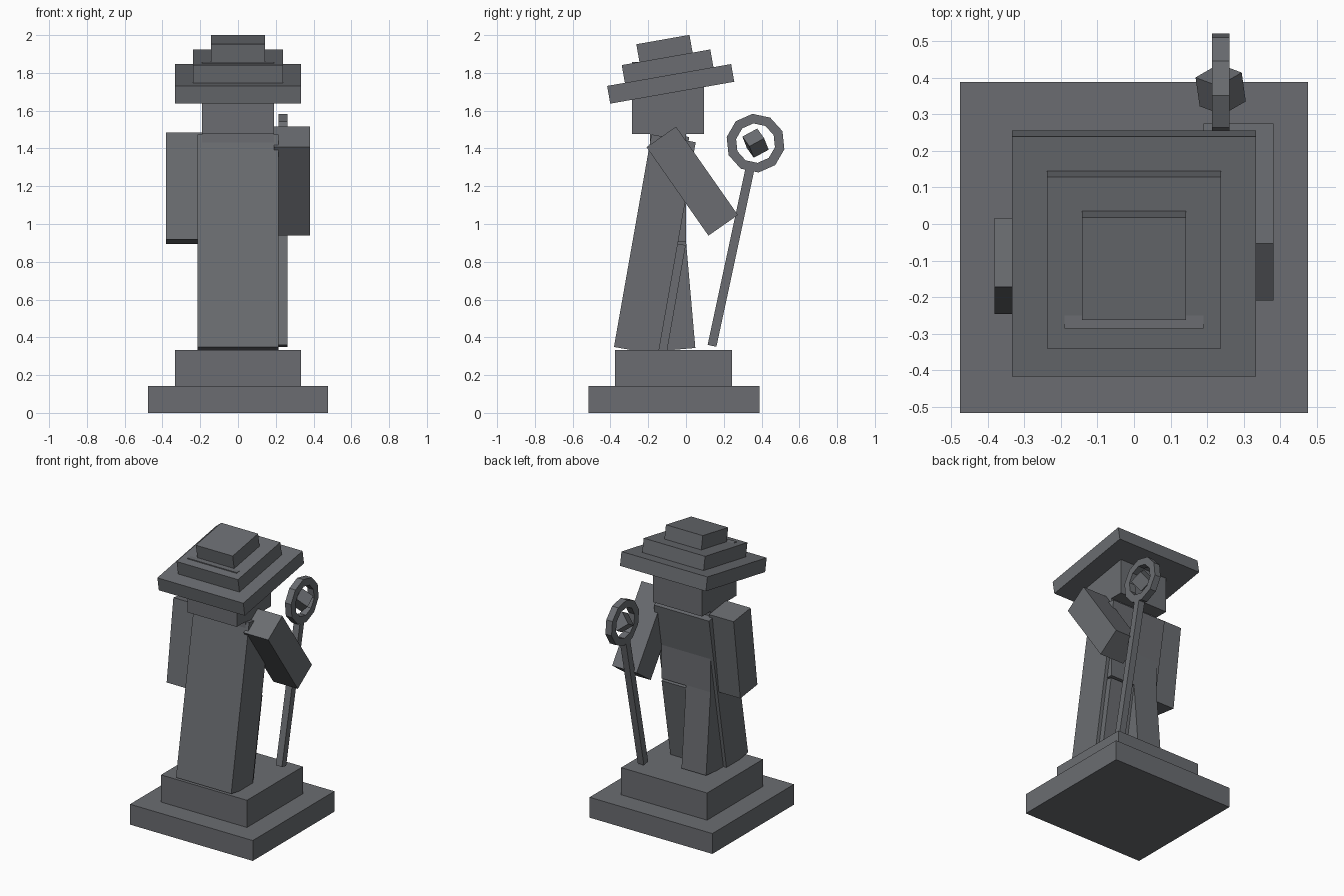
import bpy, bmesh
from math import radians, sin, cos, pi
from mathutils import Matrix, Euler, Vector

if "Cube" in bpy.data.objects:
    bpy.data.objects.remove(bpy.data.objects["Cube"])

U = 1 / 21  # block unit the statue is built on

stone = bpy.data.materials.new("dark_grey_stone")
stone.diffuse_color = (0.145, 0.152, 0.165, 1)
stone.use_nodes = True
stone.node_tree.nodes["Principled BSDF"].inputs["Base Color"].default_value = stone.diffuse_color


def finish(name, bm):
    bmesh.ops.recalc_face_normals(bm, faces=bm.faces[:])
    me = bpy.data.meshes.new(name)
    bm.to_mesh(me)
    bm.free()
    me.materials.append(stone)
    ob = bpy.data.objects.new(name, me)
    bpy.context.collection.objects.link(ob)
    return ob


def box(name, center, size, rot=(0, 0, 0)):
    """Flat box; rot in degrees."""
    bm = bmesh.new()
    bmesh.ops.create_cube(bm, size=1, matrix=Matrix.Diagonal((*size, 1)))
    ob = finish(name, bm)
    ob.location = center
    ob.rotation_euler = Euler([radians(a) for a in rot])
    return ob


# stepped plinth
box("plinth_lower", (0, -0.064, 1.5 * U), (20 * U, 19 * U, 3 * U))
box("plinth_upper", (0, -0.067, 5 * U), (14 * U, 13 * U, 4 * U))

# body, head and robe
box("torso", (0, -2 * U, 25 * U), (8 * U, 4 * U, 12 * U))
box("head", (0, -2 * U, 35 * U), (8 * U, 8 * U, 8 * U))
box("robe", (0, -0.165, 0.891), (9 * U, 5 * U, 24 * U), (-10, 0, 0))

# legs swing from the hip
for name, x, a in (("left_leg", -2 * U, 5), ("right_leg", 2 * U, -10)):
    r = radians(a)
    box(name, (x, -2 * U + 6 * U * sin(r), 19 * U - 6 * U * cos(r)),
        (4 * U, 4 * U, 12 * U), (a, 0, 0))

# arms
box("left_arm", (-6 * U, -0.115, 1.19), (4 * U, 4 * U, 12 * U), (-7.5, 0, 0))
box("right_arm", (6 * U, 0.033, 1.227), (4 * U, 4 * U, 12 * U), (35, 0, 0))

# three-tier tilted hat
tilt = radians(10)
for i, w in enumerate((14, 10, 6)):
    d = i * 2 * U
    box(f"hat_tier_{i + 1}", (0, -0.081 - d * sin(tilt), 1.742 + d * cos(tilt)),
        (w * U, w * U, 2 * U), (10, 0, 0))

# staff with ring and gem
SX = 0.237
foot, hub = Vector((SX, 0.1376, 0.355)), Vector((SX, 0.368, 1.428))
axis = (hub - foot).normalized()
box("staff", foot + axis * 0.48, (U, U, 0.96), (-12.1, 0, 0))

bm = bmesh.new()
N = 10
rows = []
for r, x in ((0.156, -U / 2), (0.156, U / 2), (0.105, U / 2), (0.105, -U / 2)):
    rows.append([bm.verts.new((x, r * cos(radians(96) + 2 * pi * k / N),
                               r * sin(radians(96) + 2 * pi * k / N)))
                 for k in range(N)])
for j in range(4):
    a, b = rows[j], rows[(j + 1) % 4]
    for k in range(N):
        n = (k + 1) % N
        bm.faces.new((a[k], a[n], b[n], b[k]))
finish("staff_ring", bm).location = hub

box("staff_gem", hub, (0.09, 0.09, 0.09), (35, 35, 30))
